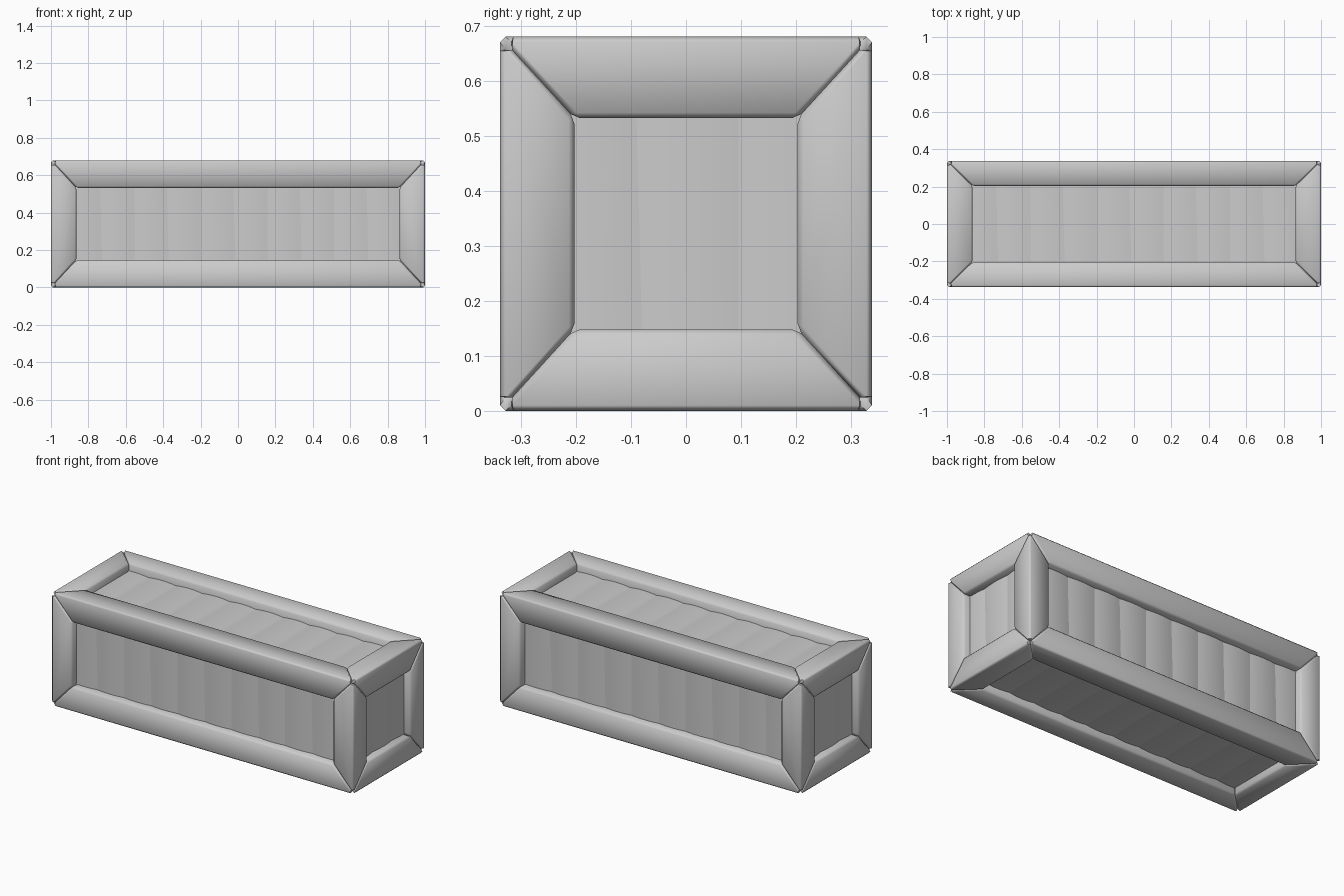
import bpy, bmesh
from mathutils import Vector

if "Cube" in bpy.data.objects:
    bpy.data.objects.remove(bpy.data.objects["Cube"])

HALF = Vector((1.0, 0.338, 0.34))       # half size of the crate
WIDTH = Vector((0.137, 0.135, 0.148))   # frame width along each axis
CENTRE = Vector((0, 0, HALF.z))
RECESS, CROWN, BEVEL = 0.05, 0.007, 0.01

grey = bpy.data.materials.new("plain grey")
grey.use_nodes = True
colour = (0.6, 0.6, 0.6, 1)
grey.diffuse_color = colour
grey.node_tree.nodes["Principled BSDF"].inputs["Base Color"].default_value = colour


def finish(name, bm, angle):
    bmesh.ops.recalc_face_normals(bm, faces=bm.faces[:])
    mesh = bpy.data.meshes.new(name)
    bm.to_mesh(mesh)
    bm.free()
    mesh.materials.append(grey)
    obj = bpy.data.objects.new(name, mesh)
    bpy.context.collection.objects.link(obj)
    bpy.ops.object.select_all(action="DESELECT")
    obj.select_set(True)
    bpy.context.view_layer.objects.active = obj
    bpy.ops.object.shade_smooth_by_angle(angle=angle)


# Square beam whose ends are mitred to a point at the crate corners
def beam(name, axis, sign_b, sign_c):
    b, c = (axis + 1) % 3, (axis + 2) % 3
    bm = bmesh.new()
    ends = []
    for s in (-1, 1):
        ring = []
        for p, q in ((0, 0), (1, 0), (1, 1), (0, 1)):
            co = Vector()
            co[axis] = s * (HALF[axis] - WIDTH[axis] * max(p, q))
            co[b] = sign_b * (HALF[b] - WIDTH[b] * p)
            co[c] = sign_c * (HALF[c] - WIDTH[c] * q)
            ring.append(bm.verts.new(co + CENTRE))
        bm.faces.new(ring[:3])
        bm.faces.new((ring[0], ring[2], ring[3]))
        ends.append(ring)
    for i in range(4):
        j = (i + 1) % 4
        bm.faces.new((ends[0][i], ends[0][j], ends[1][j], ends[1][i]))
    bmesh.ops.recalc_face_normals(bm, faces=bm.faces[:])
    bmesh.ops.bevel(bm, geom=bm.edges[:], offset=BEVEL, segments=1,
                    affect="EDGES", clamp_overlap=True)
    finish(name, bm, 0.82)


# Recessed panel of slightly crowned planks; every other seam leans a little
def panel(name, u, v, n, seams):
    u, v, n = Vector(u), Vector(v), Vector(n)
    reach_v = abs(v.dot(HALF)) - RECESS - 0.01
    top = abs(n.dot(HALF)) - RECESS
    bm = bmesh.new()
    steps = 8
    for i in range(len(seams) - 1):
        rings = []
        for s in (-1, 1):
            lean = [-s * 0.007 * (k % 2) for k in (i, i + 1)]
            left, right = seams[i] + lean[0], seams[i + 1] + lean[1]
            profile = [(left, -0.03)]
            for k in range(steps + 1):
                t = k / steps
                profile.append((left + (right - left) * t, CROWN * 4 * t * (1 - t)))
            profile.append((right, -0.03))
            rings.append([bm.verts.new(CENTRE + u * x + v * (s * reach_v) + n * (top + h))
                          for x, h in profile])
        a, b = rings
        bm.faces.new(a)
        bm.faces.new(b)
        for k in range(len(a)):
            m = (k + 1) % len(a)
            bm.faces.new((a[k], a[m], b[m], b[k]))
    finish(name, bm, 0.5)


# Frame: four beams along each axis
for axis, label in enumerate(("long", "cross", "upright")):
    for sb in (-1, 1):
        for sc in (-1, 1):
            number = (sb + 1) + (sc + 1) // 2 + 1
            beam(f"{label}_beam_{number}", axis, sb, sc)

# Plank panels: four long sides and two ends
PLANK = 0.178
long_seams = [-0.91 + PLANK * i for i in range(11)] + [0.94]
end_seams = [-0.265 + 0.18 * i for i in range(4)]
X, Y, Z = Vector((1, 0, 0)), Vector((0, 1, 0)), Vector((0, 0, 1))
panel("front_planks", X, Z, -Y, long_seams)
panel("top_planks", X, Y, Z, long_seams)
panel("back_planks", X, -Z, Y, long_seams)
panel("bottom_planks", X, -Y, -Z, long_seams)
panel("left_end_planks", Y, Z, X, end_seams)
panel("right_end_planks", -Y, Z, -X, end_seams)
